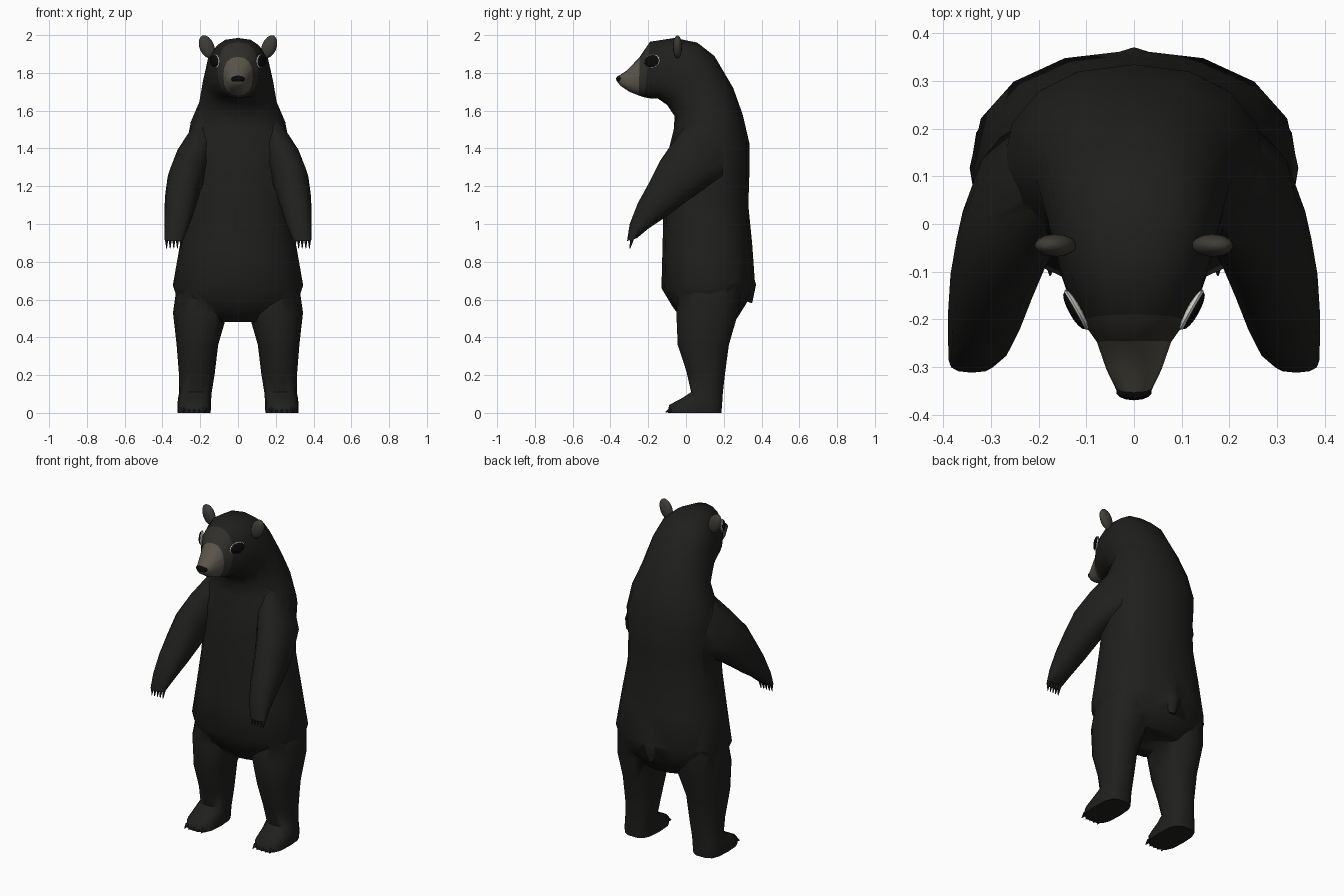
import bpy, bmesh, math
from mathutils import Vector, Matrix

if "Cube" in bpy.data.objects:
    bpy.data.objects.remove(bpy.data.objects["Cube"])


def material(name, rgb):
    m = bpy.data.materials.new(name)
    m.diffuse_color = (*rgb, 1)
    m.use_nodes = True
    m.node_tree.nodes["Principled BSDF"].inputs["Base Color"].default_value = m.diffuse_color
    return m


FUR = material("fur", (0.014, 0.014, 0.013))
FACE = material("face_fur", (0.03, 0.028, 0.024))
MUZZLE = material("muzzle_fur", (0.10, 0.09, 0.07))
EAR = material("ear_fur", (0.05, 0.046, 0.038))
BLACK = material("black", (0.003, 0.003, 0.003))
WHITE = material("white", (0.7, 0.7, 0.66))


def finish(bm, name, mats, angle=60):
    bmesh.ops.recalc_face_normals(bm, faces=bm.faces[:])
    me = bpy.data.meshes.new(name)
    bm.to_mesh(me)
    bm.free()
    ob = bpy.data.objects.new(name, me)
    bpy.context.collection.objects.link(ob)
    for m in mats:
        me.materials.append(m)
    smooth(ob, angle)
    return ob


def smooth(ob, angle=60):
    bpy.ops.object.select_all(action='DESELECT')
    ob.select_set(True)
    bpy.context.view_layer.objects.active = ob
    bpy.ops.object.shade_smooth_by_angle(angle=math.radians(angle))


def loft(name, rings, side=1, seg=16, mats=(FUR,), colour=None):
    """Each ring: front y, z, back y, z, centre x, half width, squareness."""
    bm = bmesh.new()
    loops = []
    for fy, fz, by, bz, x, hw, e in rings:
        f, b = Vector((0, fy, fz)), Vector((0, by, bz))
        mid, half = (f + b) / 2, (b - f) / 2
        loop = []
        for i in range(seg):
            a = 2 * math.pi * i / seg
            c, s = math.cos(a), math.sin(a)
            u = math.copysign(abs(c) ** e, c) if abs(c) > 1e-6 else 0
            v = math.copysign(abs(s) ** e, s) if abs(s) > 1e-6 else 0
            loop.append(bm.verts.new(mid + half * v + Vector((side * (x + hw * u), 0, 0))))
        loops.append(loop)
    for k, (p, q) in enumerate(zip(loops, loops[1:])):
        for i in range(seg):
            j = (i + 1) % seg
            face = bm.faces.new((p[i], p[j], q[j], q[i]))
            face.material_index = colour(k) if colour else 0
    bm.faces.new(loops[0])
    cap = bm.faces.new(loops[-1])
    cap.material_index = colour(len(loops)) if colour else 0
    return finish(bm, name, mats)


def blob(name, loc, radii, mat, axes=Matrix.Identity(3), seg=14):
    bm = bmesh.new()
    m = Matrix.Translation(loc) @ axes.to_4x4() @ Matrix.Diagonal((*radii, 1))
    bmesh.ops.create_uvsphere(bm, u_segments=seg, v_segments=8, radius=1, matrix=m)
    return finish(bm, name, [mat])


def claws(name, starts, direction, radius):
    bm = bmesh.new()
    d = Vector(direction)
    rot = d.to_track_quat('Z', 'Y').to_matrix().to_4x4()
    for p in starts:
        bmesh.ops.create_cone(bm, cap_ends=True, segments=6, radius1=radius, radius2=0.002,
                              depth=d.length, matrix=Matrix.Translation(Vector(p) + d / 2) @ rot)
    return finish(bm, name, [FUR], 30)


# Torso, neck, head and muzzle in one sweep
body = loft("body", [
    (-0.01, 0.48, 0.27, 0.50, 0, 0.17, 0.9),
    (-0.07, 0.56, 0.32, 0.58, 0, 0.31, 0.9),
    (-0.13, 0.66, 0.365, 0.69, 0, 0.345, 0.9),
    (-0.125, 0.85, 0.35, 0.90, 0, 0.31, 0.9),
    (-0.12, 1.05, 0.33, 1.10, 0, 0.275, 0.9),
    (-0.11, 1.23, 0.335, 1.25, 0, 0.265, 0.9),
    (-0.095, 1.38, 0.335, 1.43, 0, 0.275, 0.9),
    (-0.065, 1.50, 0.30, 1.58, 0, 0.25, 0.95),
    (-0.06, 1.57, 0.25, 1.72, 0, 0.205, 0.95),
    (-0.10, 1.63, 0.15, 1.89, 0, 0.185, 0.9),
    (-0.15, 1.665, 0.06, 1.96, 0, 0.168, 0.8),
    (-0.19, 1.665, -0.06, 1.985, 0, 0.145, 0.8),
    (-0.22, 1.67, -0.19, 1.965, 0, 0.108, 0.85),
    (-0.25, 1.68, -0.245, 1.885, 0, 0.078, 0.85),
    (-0.30, 1.70, -0.31, 1.815, 0, 0.058, 0.85),
    (-0.345, 1.73, -0.352, 1.787, 0, 0.037, 0.85),
    (-0.362, 1.75, -0.367, 1.773, 0, 0.016, 1),
], mats=(FUR, FACE, MUZZLE), colour=lambda k: 2 if k >= 13 else 1 if k == 12 else 0)

limbs = []
for s, tag in ((1, "left"), (-1, "right")):
    # Arms reaching forward and down
    limbs.append(loft(tag + "_arm", [
        (0.02, 1.55, 0.24, 1.42, 0.17, 0.08, 1),
        (-0.065, 1.44, 0.20, 1.25, 0.225, 0.11, 1),
        (-0.14, 1.33, 0.08, 1.175, 0.272, 0.10, 0.95),
        (-0.20, 1.21, -0.01, 1.11, 0.294, 0.091, 0.9),
        (-0.255, 1.11, -0.11, 1.035, 0.310, 0.080, 0.9),
        (-0.298, 1.00, -0.20, 0.975, 0.325, 0.065, 0.85),
        (-0.312, 0.91, -0.26, 0.925, 0.340, 0.049, 0.8),
    ], s, 12))
    # Legs with forward feet
    limbs.append(loft(tag + "_leg", [
        (-0.03, 0.70, 0.30, 0.70, 0.20, 0.12, 0.9),
        (-0.055, 0.53, 0.28, 0.53, 0.20, 0.144, 0.9),
        (-0.047, 0.36, 0.23, 0.36, 0.215, 0.11, 0.9),
        (0.00, 0.22, 0.208, 0.20, 0.218, 0.095, 0.9),
        (0.025, 0.11, 0.197, 0.11, 0.225, 0.086, 0.85),
        (-0.02, 0.08, 0.195, 0.07, 0.230, 0.088, 0.75),
        (-0.092, 0.042, 0.192, 0.03, 0.232, 0.089, 0.65),
        (-0.098, 0.0, 0.19, 0.0, 0.232, 0.087, 0.65),
    ], s, 14))
    # Claws
    claws(tag + "_hand_claws", [(s * (0.302 + 0.019 * i), -0.285, 0.925) for i in range(5)],
          (0, -0.012, -0.055), 0.011)
    claws(tag + "_foot_claws", [(s * (0.176 + 0.028 * i), -0.078, 0.018) for i in range(5)],
          (0, -0.03, -0.014), 0.013)
    # Ears
    blob(tag + "_ear", (s * 0.165, -0.045, 1.938), (0.040, 0.024, 0.064), EAR,
         Matrix.Rotation(s * math.radians(22), 3, 'Y'))
    # Eyes, flattened against the side of the head with a pale rim
    n = Vector((s * 0.87, -0.49, 0.05)).normalized()
    w = Vector((s * 0.49, 0.87, 0.18)).normalized()
    up = n.cross(w).normalized()
    w = up.cross(n)
    axes = Matrix((w, up, n)).transposed()
    p = Vector((s * 0.121, -0.18, 1.862))
    blob(tag + "_eye_rim", p, (0.049, 0.037, 0.010), WHITE, axes)
    blob(tag + "_eye", p + n * 0.004, (0.045, 0.033, 0.012), BLACK, axes)

# Stub tail
limbs.append(loft("tail", [
    (0.25, 0.76, 0.335, 0.79, 0, 0.07, 1),
    (0.28, 0.66, 0.371, 0.68, 0, 0.06, 1),
    (0.305, 0.595, 0.350, 0.58, 0, 0.018, 1),
], seg=8))

# Weld limbs and tail into the body
for part in limbs:
    mod = body.modifiers.new("join_" + part.name, 'BOOLEAN')
    mod.operation, mod.solver, mod.object = 'UNION', 'EXACT', part
bpy.context.view_layer.update()
welded = bpy.data.meshes.new_from_object(body.evaluated_get(bpy.context.evaluated_depsgraph_get()))
body.modifiers.clear()
body.data = welded
for part in limbs:
    bpy.data.objects.remove(part, do_unlink=True)
smooth(body, 75)

# Nose pad
blob("nose", (0, -0.352, 1.768), (0.038, 0.018, 0.018), BLACK)
